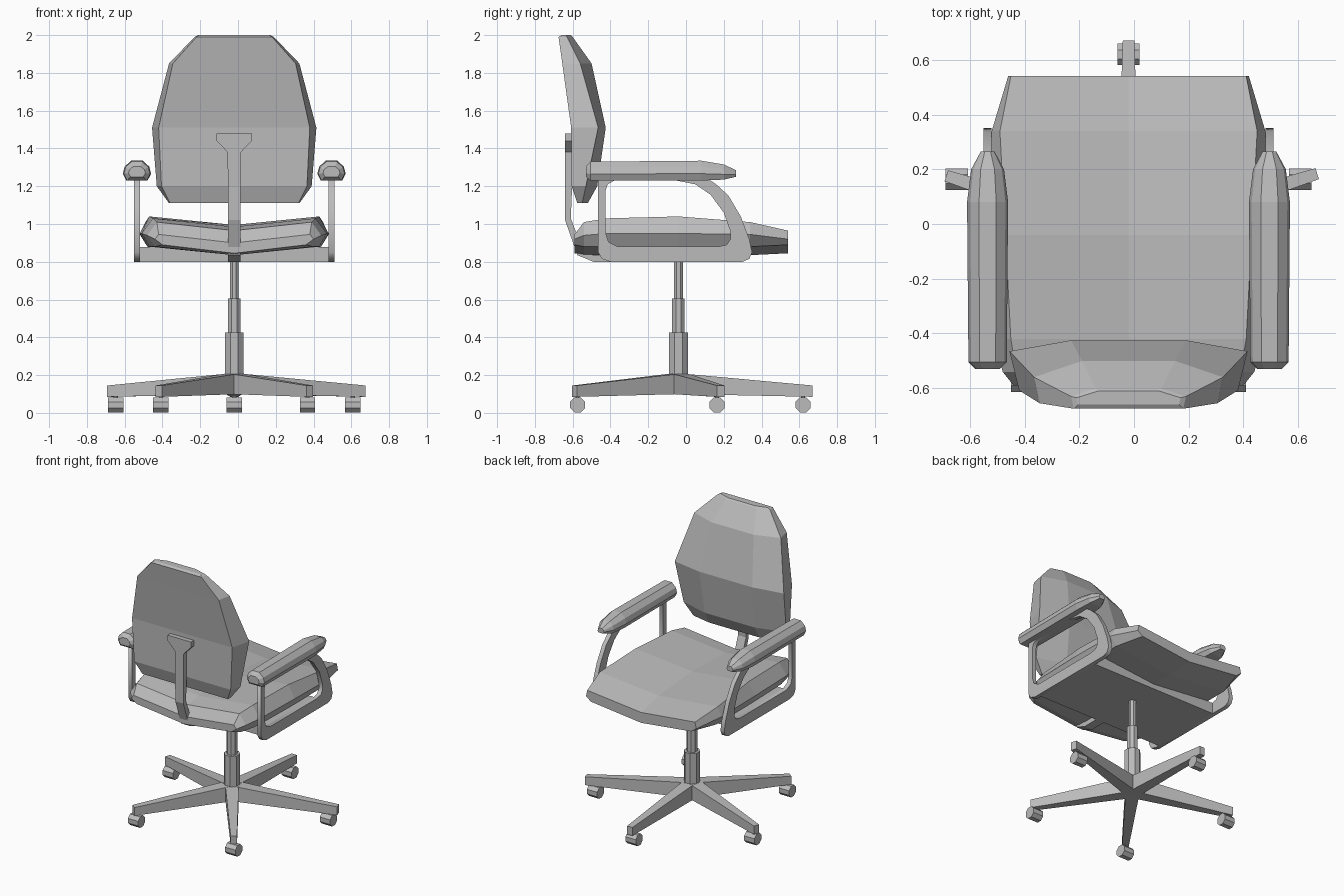
import bpy, bmesh, math
from mathutils import Vector, Matrix

cube = bpy.data.objects.get("Cube")
if cube:
    bpy.data.objects.remove(cube)

CX, CY = -0.02, -0.04            # chair axis

grey = bpy.data.materials.new("plain grey")
grey.use_nodes = True
COLOR = (0.5, 0.5, 0.5, 1)
grey.diffuse_color = COLOR
grey.node_tree.nodes["Principled BSDF"].inputs["Base Color"].default_value = COLOR


def finish(name, bm):
    bmesh.ops.recalc_face_normals(bm, faces=bm.faces)
    mesh = bpy.data.meshes.new(name)
    bm.to_mesh(mesh)
    bm.free()
    mesh.materials.append(grey)
    obj = bpy.data.objects.new(name, mesh)
    bpy.context.collection.objects.link(obj)
    return obj


def loft(name, rings):
    """Skin a list of equal-length closed rings and cap both ends."""
    bm = bmesh.new()
    loops = [[bm.verts.new(p) for p in ring] for ring in rings]
    n = len(loops[0])
    for a, b in zip(loops, loops[1:]):
        for i in range(n):
            j = (i + 1) % n
            bm.faces.new((a[i], a[j], b[j], b[i]))
    bm.faces.new(loops[0])
    bm.faces.new(loops[-1])
    return finish(name, bm)


def cylinder(name, radius, depth, centre, sides=8, rot=None):
    bm = bmesh.new()
    spin = Matrix.Rotation(math.pi / sides, 4, 'Z')
    bmesh.ops.create_cone(bm, cap_ends=True, segments=sides, radius1=radius, radius2=radius,
                          depth=depth, matrix=Matrix.Translation(centre) @ (rot or Matrix()) @ spin)
    return finish(name, bm)


def mirrored(points):
    """Close a half outline across the chair's middle."""
    return points + [(2 * CX - x, y, z) for x, y, z in reversed(points)]


# Backrest: z, then (half width, y) of rear, edge and front
back_rows = [
    (1.11, .34, -.575, .345, -.55, .20, -.52),
    (1.20, .385, -.605, .41, -.53, .20, -.47),
    (1.51, .40, -.608, .435, -.465, .21, -.425),
    (1.85, .325, -.655, .345, -.56, .17, -.50),
    (1.99, .20, -.675, .21, -.63, .12, -.60),
    (2.00, .185, -.66, .19, -.635, .11, -.61),
]
loft("backrest", [mirrored([(CX + r[k], r[k + 1], r[0]) for k in (1, 3, 5)]) for r in back_rows])

# Seat: y, top half width, edge half width, top z, edge z, bottom z; dished in the middle
seat_rows = [
    (-.59, .40, .42, .945, .92, .89),
    (-.54, .41, .46, 1.01, .94, .88),
    (-.42, .43, .49, 1.03, .95, .88),
    (-.04, .45, .50, 1.04, .95, .88),
    (.34, .47, .50, 1.01, .945, .88),
    (.54, .43, .44, .965, .92, .89),
]
DISH = 0.045
loft("seat", [mirrored([(CX, y, t - DISH), (CX + wt, y, t), (CX + we, y, e),
                        (CX + we - .04, y, b), (CX, y, b - DISH)])
              for y, wt, we, t, e, b in seat_rows])

# Arm pads: y, half width, bottom z, top z
pad_rows = [
    (-.53, .045, 1.25, 1.305),
    (-.505, .07, 1.23, 1.33),
    (.08, .075, 1.23, 1.335),
    (.20, .06, 1.235, 1.315),
    (.265, .025, 1.25, 1.285),
]
# Arm frame outline and opening, as (y, z)
outer = [(-.465, 1.25), (-.465, .85), (-.445, .815), (-.40, .80), (.30, .80), (.335, .815),
         (.35, .85), (.335, .92), (.29, 1.04), (.225, 1.15), (.16, 1.21), (.10, 1.25)]
inner = [(-.425, 1.18), (-.415, 1.21), (-.38, 1.23), (-.05, 1.23), (.05, 1.21), (.13, 1.155), (.20, 1.06),
         (.235, .96), (.235, .92), (.215, .89), (.17, .88), (-.36, .88), (-.41, .905), (-.425, .95)]

for side, s in (("left", 1), ("right", -1)):
    x = CX + s * .515
    rings = []
    for y, w, lo, hi in pad_rows:
        h = hi - lo
        half = [(w * .75, lo), (w, lo + h * .35), (w * .87, lo + h * .7), (w * .42, hi)]
        rings.append([(x + a, y, z) for a, z in half] + [(x - a, y, z) for a, z in reversed(half)])
    loft(side + "_arm_pad", rings)

    curve = bpy.data.curves.new(side + "_arm_frame", 'CURVE')
    curve.dimensions = '2D'
    curve.fill_mode = 'BOTH'
    curve.extrude = 0.015
    for outline in (outer, inner):
        spline = curve.splines.new('POLY')
        spline.points.add(len(outline) - 1)
        for p, (y, z) in zip(spline.points, outline):
            p.co = (y, z, 0, 1)
        spline.use_cyclic_u = True
    curve.materials.append(grey)
    frame = bpy.data.objects.new(side + "_arm_frame", curve)
    frame.rotation_euler = (math.pi / 2, 0, math.pi / 2)
    frame.location.x = x
    bpy.context.collection.objects.link(frame)

# Plate under the seat joining the arm frames
loft("seat_plate", [[(CX + a * .505, y, z) for y, z in ((-.37, .80), (.18, .80), (.18, .879), (-.37, .879))]
                    for a in (-1, 1)])

# Bent strap carrying the backrest: outer y z, inner y z, half width
strap_rows = [
    (-.640, 1.48, -.595, 1.48, .093),
    (-.640, 1.44, -.595, 1.44, .093),
    (-.640, 1.38, -.595, 1.38, .035),
    (-.640, 1.02, -.610, 1.03, .032),
    (-.575, .835, -.545, .86, .032),
    (-.49, .80, -.49, .835, .032),
    (-.34, .80, -.34, .835, .032),
]
loft("back_strap", [[(CX - w, y0, z0), (CX + w, y0, z0), (CX + w, y1, z1), (CX - w, y1, z1)]
                    for y0, z0, y1, z1, w in strap_rows])

# Telescoping post
for name, radius, lo, hi in (("post_sleeve", .054, .12, .425), ("post_middle", .036, .40, .605),
                             ("post_rod", .025, .58, .82)):
    cylinder(name, radius, hi - lo, (CX, CY, (lo + hi) / 2))

# Five-legged base with casters
for k, reach in enumerate((.71, .70, .68, .68, .725)):
    turn = Matrix.Translation((CX, CY, 0)) @ Matrix.Rotation(math.radians(72 * k), 4, 'Z')
    rings = []
    for r, w, lo, hi in ((0, .045, .10, .21), (reach, .021, .085, .145)):
        rings.append([turn @ Vector(p) for p in ((-w, r, lo), (w, r, lo), (w, r, hi), (-w, r, hi))])
    loft(f"base_leg_{k + 1}", rings)
    hub = turn @ Vector((0, .66, .042))
    cylinder(f"caster_{k + 1}", .043, .082, hub, rot=Matrix.Rotation(math.pi / 2, 4, 'Y'))
    stem = turn @ Vector((0, .66, .08))
    cylinder(f"caster_stem_{k + 1}", .012, .04, stem)
